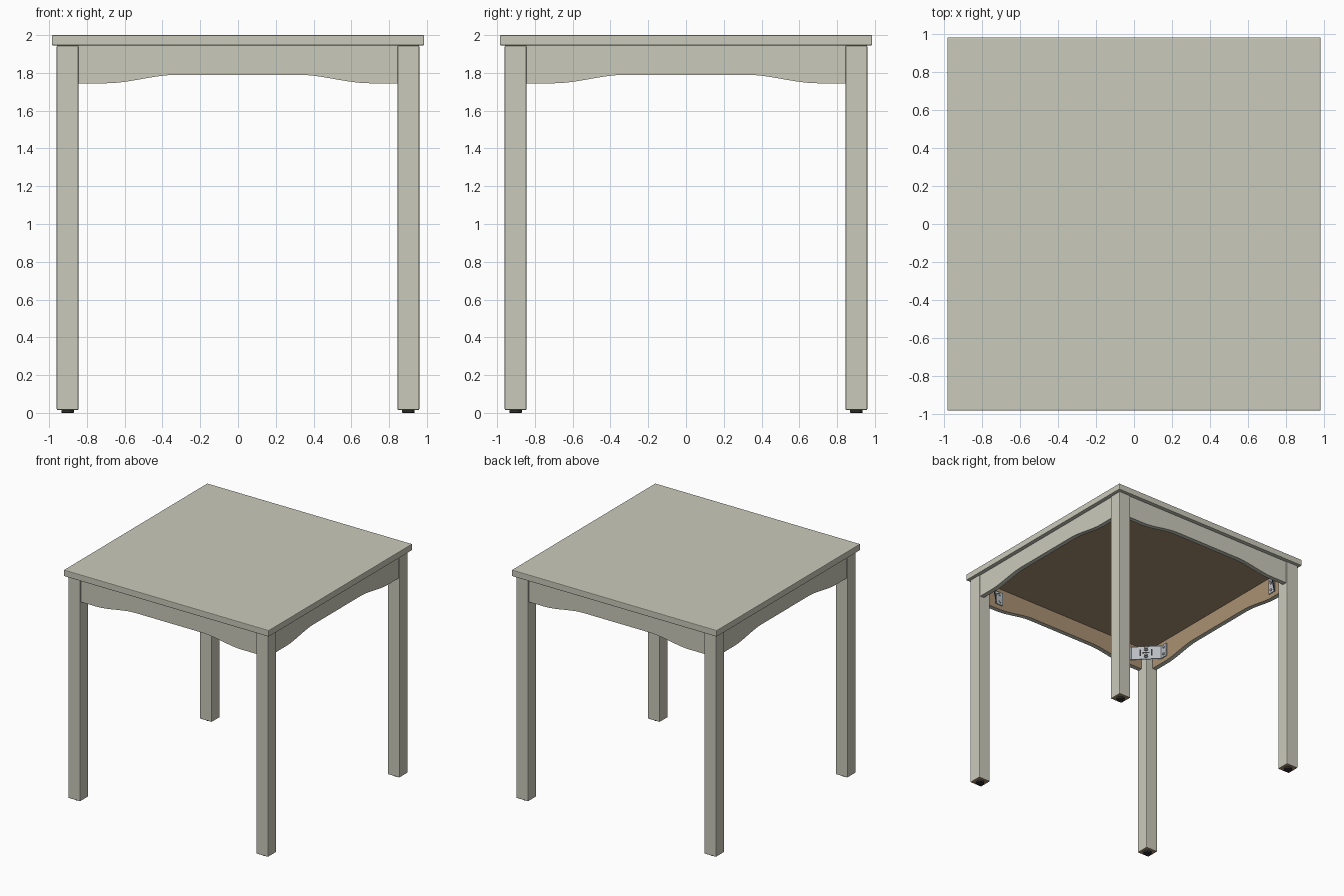
import bpy, bmesh, math
from mathutils import Matrix, Vector

cube = bpy.data.objects.get("Cube")
if cube:
    bpy.data.objects.remove(cube, do_unlink=True)


def material(name, rgb):
    m = bpy.data.materials.new(name)
    m.use_nodes = True
    m.diffuse_color = (*rgb, 1)
    m.node_tree.nodes["Principled BSDF"].inputs["Base Color"].default_value = (*rgb, 1)
    return m


paint = material("grey beige paint", (0.59, 0.59, 0.50))
wood = material("bare wood", (0.40, 0.28, 0.17))
steel = material("steel", (0.48, 0.51, 0.54))
dark = material("dark plastic", (0.03, 0.03, 0.03))


def finish(name, bm, mats, turn=0, bevel=0):
    """Turn the mesh into an object, rotated in quarter turns about z."""
    bmesh.ops.recalc_face_normals(bm, faces=bm.faces)
    mesh = bpy.data.meshes.new(name)
    bm.to_mesh(mesh)
    bm.free()
    for m in mats:
        mesh.materials.append(m)
    ob = bpy.data.objects.new(name, mesh)
    bpy.context.collection.objects.link(ob)
    ob.rotation_euler.z = turn * math.pi / 2
    if bevel:
        mod = ob.modifiers.new("soft edges", 'BEVEL')
        mod.width, mod.segments = bevel, 2
    return ob


def add_box(bm, lo, hi):
    lo, hi = Vector(lo), Vector(hi)
    place = Matrix.Translation((lo + hi) / 2) @ Matrix.Diagonal((*(hi - lo), 1))
    bmesh.ops.create_cube(bm, size=1, matrix=place)


def add_disc(bm, centre, radius, depth, sides, rotation=Matrix()):
    bmesh.ops.create_cone(bm, cap_ends=True, segments=sides, radius1=radius, radius2=radius,
                          depth=depth, matrix=Matrix.Translation(centre) @ rotation)


def extrude(bm, points, offset):
    face = bm.faces.new([bm.verts.new(p) for p in points])
    moved = bmesh.ops.extrude_face_region(bm, geom=[face])["geom"]
    bmesh.ops.translate(bm, vec=offset,
                        verts=[v for v in moved if isinstance(v, bmesh.types.BMVert)])


# Table top, with a bare wood panel underneath between the aprons
HALF, LEG_IN, LEG_OUT, UNDER = 0.985, 0.845, 0.96, 1.945
bm = bmesh.new()
add_box(bm, (-HALF, -HALF, UNDER), (HALF, HALF, 2))
finish("table_top", bm, [paint], bevel=0.005)
bm = bmesh.new()
add_box(bm, (-0.912, -0.912, UNDER - 0.004), (0.912, 0.912, UNDER + 0.002))
finish("top_underside", bm, [wood])

# Half of the curved lower edge of an apron
FLAT_END, ARCH_END, LOW, HIGH = 0.70, 0.32, 1.745, 1.79
half_edge = [(LEG_IN + 0.01, LOW)]
for i in range(13):
    t = i / 12
    ease = t * t * (3 - 2 * t)
    half_edge.append((FLAT_END + (ARCH_END - FLAT_END) * t, LOW + (HIGH - LOW) * ease))
outline = ([(-x, z) for x, z in half_edge] + [(x, z) for x, z in reversed(half_edge)]
           + [(LEG_IN + 0.01, UNDER), (-LEG_IN - 0.01, UNDER)])

diagonal = Vector((1, 1, 0)).normalized()
across = Vector((1, -1, 0)).normalized()
to_diagonal = diagonal.to_track_quat('Z', 'Y').to_matrix().to_4x4()

sides = ["front", "left", "back", "right"]
corners = ["front_right", "front_left", "back_left", "back_right"]

for k in range(4):
    # Apron, painted outside and bare inside
    bm = bmesh.new()
    extrude(bm, [(x, -0.95, z) for x, z in outline], (0, 0.04, 0))
    bmesh.ops.recalc_face_normals(bm, faces=bm.faces)
    for f in bm.faces:
        f.material_index = 1 if f.normal.y > 0.9 else 0
    finish(sides[k] + "_apron", bm, [paint, wood], k)

    # Leg with a bare end and a glide
    bm = bmesh.new()
    add_box(bm, (-LEG_OUT, -LEG_OUT, 0.015), (-LEG_IN, -LEG_IN, UNDER))
    for f in bm.faces:
        f.material_index = 1 if f.normal.z < -0.9 else 0
    finish(corners[k] + "_leg", bm, [paint, wood], k, bevel=0.006)
    mid = -(LEG_IN + LEG_OUT) / 2
    bm = bmesh.new()
    add_disc(bm, (mid, mid, 0.009), 0.033, 0.018, 20)
    finish(corners[k] + "_glide", bm, [dark], k, bevel=0.003)

    # Corner bracket: a bent steel plate with a flange on each apron
    path = [(-0.66, -0.904), (-0.73, -0.904), (-0.765, -0.865),
            (-0.865, -0.765), (-0.904, -0.73), (-0.904, -0.66)]
    bm = bmesh.new()
    rows = [[bm.verts.new((x, y, z)) for x, y in path] for z in (1.785, 1.905)]
    for i in range(len(path) - 1):
        bm.faces.new((rows[0][i], rows[0][i + 1], rows[1][i + 1], rows[1][i]))
    bracket = finish(corners[k] + "_bracket", bm, [steel], k)
    solid = bracket.modifiers.new("plate", 'SOLIDIFY')
    solid.thickness, solid.offset = 0.008, 0

    # Dark slots and stamped groove on the bracket
    face = Vector((-0.815, -0.815, 1.845)) + diagonal * 0.005
    bm = bmesh.new()
    for side, width, height in ((-0.048, 0.012, 0.06), (0.048, 0.012, 0.06), (0, 0.06, 0.01)):
        c = face + across * side
        w, h = across * width / 2, Vector((0, 0, height / 2))
        extrude(bm, [c - w - h, c + w - h, c + w + h, c - w + h], diagonal * 0.002)
    finish(corners[k] + "_bracket_slots", bm, [dark], k)

    # Hex nuts, bolt ends and flange screws
    bm = bmesh.new()
    for dz in (-0.032, 0.032):
        at = face + Vector((0, 0, dz))
        add_disc(bm, at + diagonal * 0.006, 0.018, 0.014, 6, to_diagonal)
        add_disc(bm, at + diagonal * 0.014, 0.009, 0.03, 12, to_diagonal)
        add_disc(bm, (-0.69, -0.898, 1.845 + dz), 0.011, 0.012, 12,
                 Matrix.Rotation(math.pi / 2, 4, 'X'))
        add_disc(bm, (-0.898, -0.69, 1.845 + dz), 0.011, 0.012, 12,
                 Matrix.Rotation(math.pi / 2, 4, 'Y'))
    finish(corners[k] + "_bracket_bolts", bm, [steel], k)
